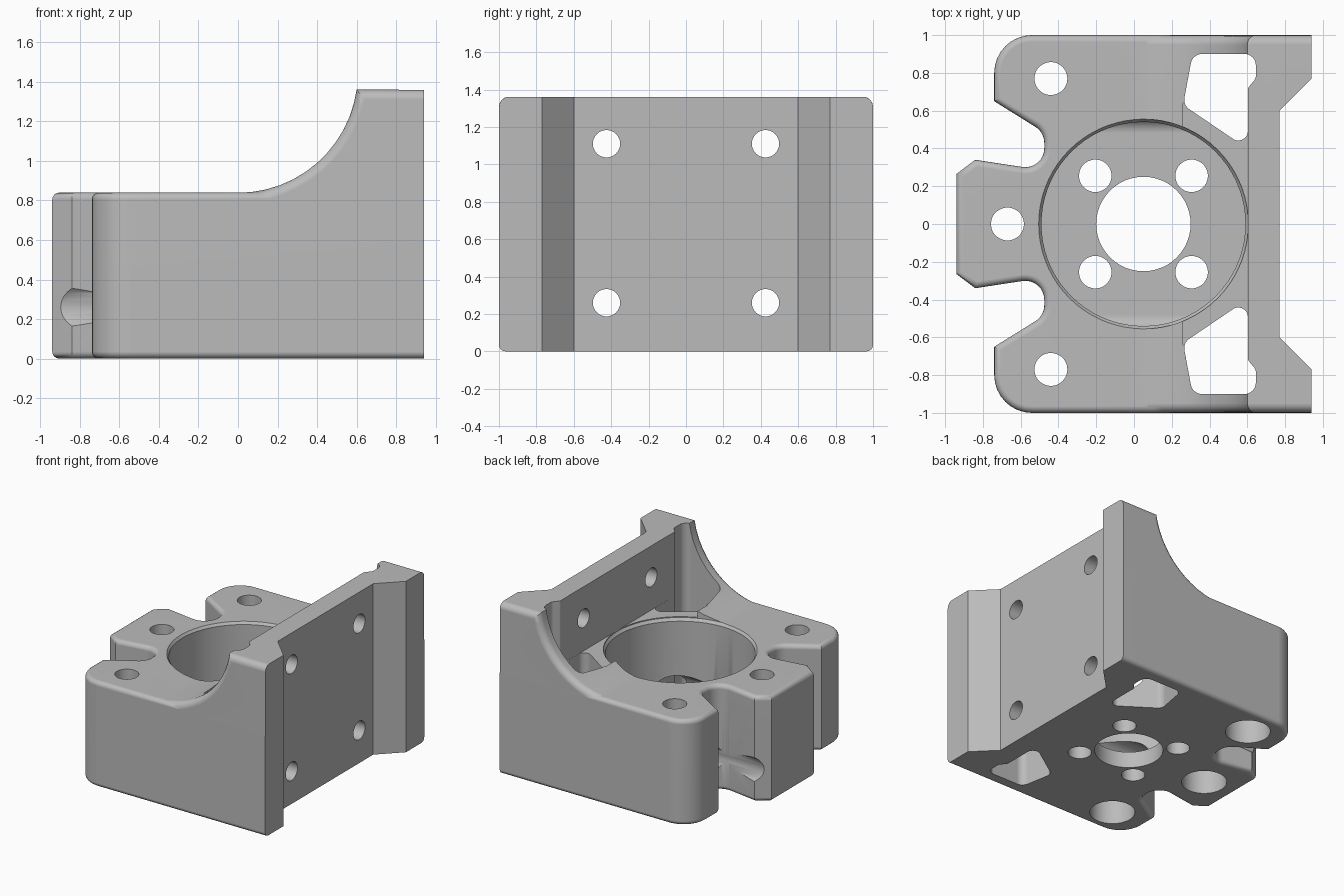
import bpy, bmesh
from math import sin, cos, tan, atan2, pi, radians
from mathutils import Vector, Matrix

if "Cube" in bpy.data.objects:
    bpy.data.objects.remove(bpy.data.objects["Cube"])


def make_object(name, bm):
    bmesh.ops.recalc_face_normals(bm, faces=bm.faces)
    if bm.calc_volume(signed=True) < 0:
        bmesh.ops.reverse_faces(bm, faces=bm.faces)
    mesh = bpy.data.meshes.new(name)
    bm.to_mesh(mesh)
    bm.free()
    obj = bpy.data.objects.new(name, mesh)
    bpy.context.scene.collection.objects.link(obj)
    return obj


def rounded(corners, steps=8):
    """Turn (x, y, radius) corners into an outline with arcs."""
    out = []
    for i, (x, y, r) in enumerate(corners):
        p = Vector((x, y))
        if r == 0:
            out.append(p)
            continue
        d1 = (Vector(corners[i - 1][:2]) - p).normalized()
        d2 = (Vector(corners[(i + 1) % len(corners)][:2]) - p).normalized()
        half = d1.angle(d2) / 2
        c = p + (d1 + d2).normalized() * r / sin(half)
        s, e = p + d1 * r / tan(half) - c, p + d2 * r / tan(half) - c
        a0 = atan2(s.y, s.x)
        turn = (atan2(e.y, e.x) - a0 + pi) % (2 * pi) - pi
        for k in range(steps + 1):
            a = a0 + turn * k / steps
            out.append(c + Vector((cos(a), sin(a))) * r)
    return out


def prism(name, outline, lo, hi, axis="z", bevel=0):
    """Extrude an outline along an axis, with optional rounded rims."""
    place = {"x": lambda a, b, t: (t, a, b),
             "y": lambda a, b, t: (a, t, b),
             "z": lambda a, b, t: (a, b, t)}[axis]
    bm = bmesh.new()
    rings = [[bm.verts.new(place(p[0], p[1], t)) for p in outline] for t in (lo, hi)]
    caps = [bm.faces.new(ring) for ring in rings]
    n = len(outline)
    for i in range(n):
        j = (i + 1) % n
        bm.faces.new((rings[0][i], rings[0][j], rings[1][j], rings[1][i]))
    bmesh.ops.recalc_face_normals(bm, faces=bm.faces)
    if bevel:
        rims = list({e for f in caps for e in f.edges})
        bmesh.ops.bevel(bm, geom=rims, offset=bevel, segments=4, profile=0.5,
                        affect="EDGES", clamp_overlap=False)
    return make_object(name, bm)


def rod(name, r, start, end, r_end=None, sides=48):
    """Cylinder or cone between two points."""
    a, b = Vector(start), Vector(end)
    turn = (b - a).to_track_quat("Z", "Y").to_matrix().to_4x4()
    bm = bmesh.new()
    bmesh.ops.create_cone(bm, cap_ends=True, segments=sides, radius1=r,
                          radius2=r_end or r, depth=(b - a).length,
                          matrix=Matrix.Translation((a + b) / 2) @ turn)
    return make_object(name, bm)


def volume(mesh):
    bm = bmesh.new()
    bm.from_mesh(mesh)
    result = bm.calc_volume(signed=True)
    bm.free()
    return result


def combine(target, other, operation="DIFFERENCE"):
    """Apply a boolean, keeping the first solver result with a sane volume."""
    other.hide_render = True
    before = volume(target.data)
    limit = min(volume(other.data) + 0.001, before * 0.9)
    sign = 1 if operation == "UNION" else -1
    for solver in ("MANIFOLD", "EXACT"):
        mod = target.modifiers.new("boolean", "BOOLEAN")
        mod.operation, mod.solver, mod.object = operation, solver, other
        bpy.context.view_layer.update()
        graph = bpy.context.evaluated_depsgraph_get()
        mesh = bpy.data.meshes.new_from_object(target.evaluated_get(graph))
        target.modifiers.clear()
        if 1e-5 < sign * (volume(mesh) - before) < limit:
            target.data = mesh
            break
    bpy.data.objects.remove(other)


# Base block: plan outline with two notches beside a central tab
half = [(1.1, 1, 0), (-0.74, 1, 0.2), (-0.74, 0.65, 0), (-0.475, 0.485, 0.1),
        (-0.475, 0.284, 0.1), (-0.84, 0.34, 0), (-0.94, 0.265, 0)]
plan = half + [(x, -y, r) for x, y, r in reversed(half)]
bracket = prism("mounting_bracket", rounded(plan), 0, 0.84, "z", 0.035)

# Upright wall with curved side gussets
sweep = [radians(82) * i / 12 for i in range(13)]
profile = [(-0.1, 0.002), (-0.1, 0.83)]
profile += [(0.606 * sin(a), 1.445 - 0.606 * cos(a)) for a in sweep]
profile += [(1.09, 1.36), (1.09, 0.002)]
combine(bracket, prism("upright", profile, -0.999, 0.999, "y", 0.05), "UNION")

# Back face with a wide dovetail recess
recess = [(0.94, -1.2), (0.94, -0.77), (0.77, -0.6), (0.77, 0.6),
          (0.94, 0.77), (0.94, 1.2), (1.3, 1.2), (1.3, -1.2)]
combine(bracket, prism("recess_cutter", recess, -0.2, 1.6))

# Clear the space above the ribs, in front of the wall
clearing = [(0.26, -0.64), (0.604, -0.64), (0.604, 0.64), (0.26, 0.64)]
combine(bracket, prism("rib_cutter", clearing, 0.85, 1.6))

# Motor bore with rounded floor sides and an eased rim
bore = rod("bore_cutter", 0.54, (0.05, 0, 0.05), (0.05, 0, 1.6), sides=72)
floor = rounded([(-0.56, 0.13, 0.08), (0.56, 0.13, 0.08), (0.56, 1.8, 0), (-0.56, 1.8, 0)])
combine(bore, prism("floor_shape", floor, -0.8, 0.8, "x"), "INTERSECT")
combine(bracket, bore)
combine(bracket, rod("rim_cutter", 0.525, (0.05, 0, 0.8), (0.05, 0, 0.843), 0.557, 72))
combine(bracket, rod("clearance_cutter", 0.555, (0.05, 0, 0.842), (0.05, 0, 1.6), sides=72))

# Floor opening and its four screw holes
combine(bracket, rod("shaft_cutter", 0.25, (0.05, 0, -0.1), (0.05, 0, 0.3)))
for sx in (-1, 1):
    for sy in (-1, 1):
        x, y = 0.05 + 0.255 * sx, 0.255 * sy
        combine(bracket, rod("screw_cutter", 0.086, (x, y, -0.1), (x, y, 0.3)))

# Vertical bolt holes, counterbored from below
for x, y in ((-0.44, 0.77), (-0.44, -0.77), (-0.67, 0)):
    combine(bracket, rod("bolt_cutter", 0.087, (x, y, -0.1), (x, y, 1)))
    combine(bracket, rod("counterbore_cutter", 0.165, (x, y, -0.1), (x, y, 0.5)))

pocket = [(0.31, 0.9, 0.06), (0.645, 0.9, 0.06), (0.645, 0.77, 0.04), (0.603, 0.72, 0.02),
          (0.603, 0.45, 0.05), (0.54, 0.44, 0.04), (0.26, 0.63, 0.06)]
for s in (-1, 1):
    # Corner pockets
    shape = [(p.x, p.y * s) for p in rounded(pocket)]
    combine(bracket, prism("pocket_cutter", shape, -0.1, 1.6))
    # Wall bolt holes and the driver tunnel that reaches the lower one
    y = 0.425 * s
    for z in (0.26, 1.11):
        combine(bracket, rod("wall_hole_cutter", 0.073, (0.4, y, z), (1.1, y, z)))
    combine(bracket, rod("tunnel_cutter", 0.128, (-1.2, y, 0.26), (0.6, y, 0.26)))

# Finish: one grey material, smooth curves, crisp edges
grey = bpy.data.materials.new("plain_grey")
grey.use_nodes = True
colour = (0.5, 0.5, 0.5, 1)
grey.diffuse_color = colour
grey.node_tree.nodes["Principled BSDF"].inputs["Base Color"].default_value = colour
bracket.data.materials.clear()
bracket.data.materials.append(grey)
bracket.data.shade_smooth()
bracket.data.set_sharp_from_angle(angle=radians(30))
normals = bracket.modifiers.new("weighted_normals", "WEIGHTED_NORMAL")
normals.keep_sharp = True
